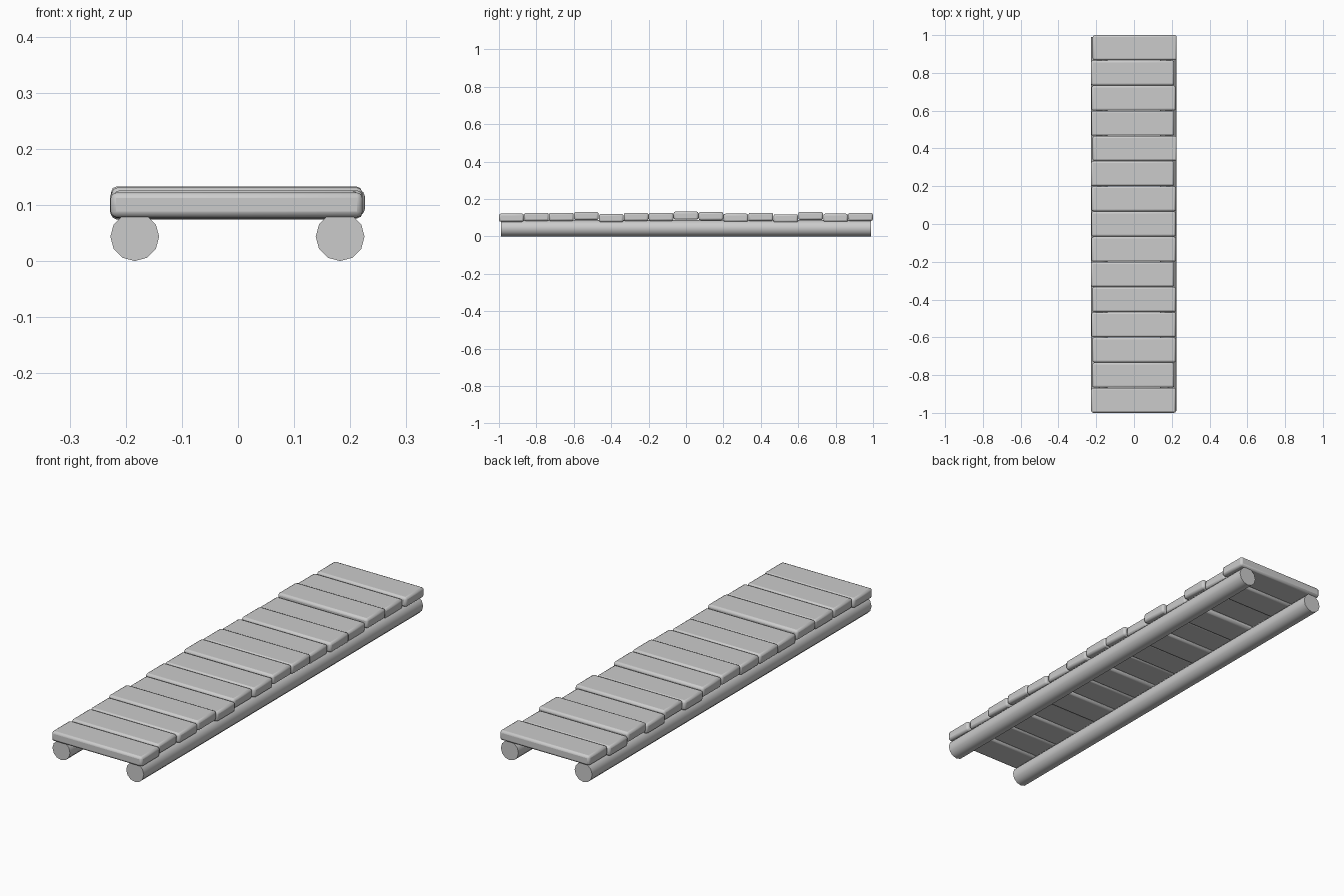
import bpy
from math import pi, radians

if "Cube" in bpy.data.objects:
    bpy.data.objects.remove(bpy.data.objects["Cube"])


def smooth(obj, angle=40):
    bpy.ops.object.select_all(action='DESELECT')
    obj.select_set(True)
    bpy.context.view_layer.objects.active = obj
    bpy.ops.object.shade_smooth_by_angle(angle=radians(angle))


def log(name, x):
    bpy.ops.mesh.primitive_cylinder_add(vertices=12, radius=0.0435, depth=1.98,
                                        location=(x, 0, 0.0435),
                                        rotation=(pi / 2, 0, 0))
    obj = bpy.context.object
    obj.name = name
    smooth(obj)


def plank(name, x0, x1, y, top):
    thick = 0.044
    bpy.ops.mesh.primitive_cube_add(size=1, location=((x0 + x1) / 2, y, top - thick / 2))
    obj = bpy.context.object
    obj.name = name
    obj.scale = (x1 - x0, 0.132, thick)
    bpy.ops.object.transform_apply(location=False, rotation=False, scale=True)
    bevel = obj.modifiers.new("rounded_edges", 'BEVEL')
    bevel.width = 0.010
    bevel.segments = 2
    smooth(obj, 50)


# Two supporting logs
log("left_log", -0.184)
log("right_log", 0.182)

# Deck planks, front to back, with slightly uneven heights and ends
tops = [.122, .126, .126, .131, .120, .126, .126, .133,
        .130, .121, .126, .118, .131, .121, .126]
lefts = [-.227, -.221, -.221, -.225, -.221, -.228, -.225, -.226,
         -.225, -.228, -.219, -.226, -.225, -.228, -.219]
rights = [.222, .213, .222, .222, .222, .213, .222, .221,
          .222, .213, .226, .213, .221, .213, .226]
pitch = 2 / 15
for i in range(15):
    plank(f"plank_{i + 1}", lefts[i], rights[i], -1 + pitch * (i + 0.5), tops[i])
